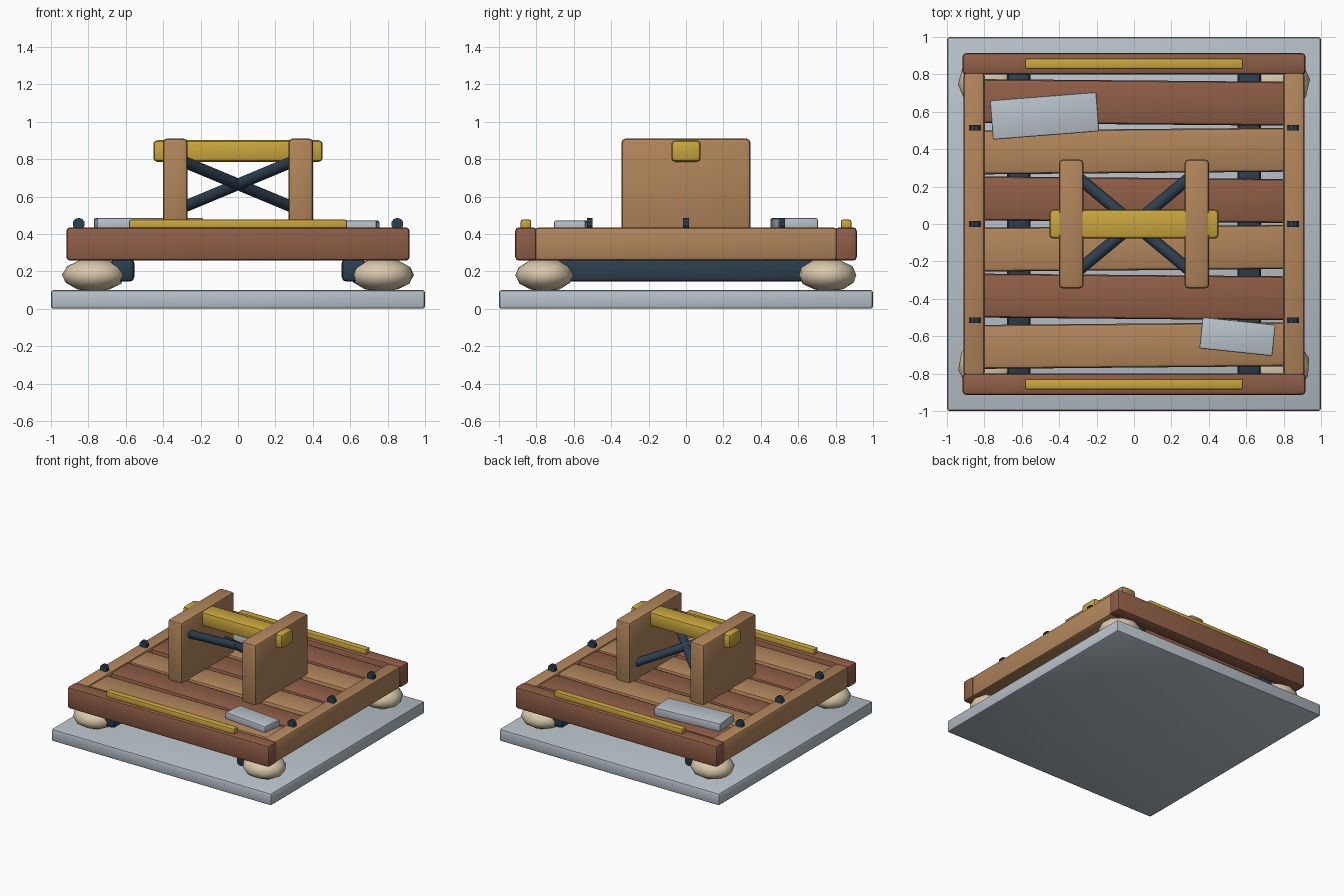
import bpy, bmesh, math, random
from mathutils import Vector, Matrix

random.seed(4)
if "Cube" in bpy.data.objects:
    bpy.data.objects.remove(bpy.data.objects["Cube"], do_unlink=True)


def linear(c):
    c /= 255
    return c / 12.92 if c < 0.04 else ((c + 0.055) / 1.055) ** 2.4


def material(name, *rgb):
    m = bpy.data.materials.new(name)
    m.use_nodes = True
    col = [linear(c) for c in rgb] + [1]
    m.diffuse_color = col
    m.node_tree.nodes["Principled BSDF"].inputs["Base Color"].default_value = col
    return m


STONE = material("pale grey slab", 184, 194, 202)
DARK_WOOD = material("dark wood", 143, 94, 71)
LIGHT_WOOD = material("light wood", 177, 133, 91)
BRASS = material("yellow brass", 201, 166, 60)
STEEL = material("blue black steel", 44, 62, 78)
PEBBLE = material("cream pebble", 216, 201, 172)


def finish(name, bm, mat, angle=35):
    mesh = bpy.data.meshes.new(name)
    bm.to_mesh(mesh)
    bm.free()
    mesh.materials.append(mat)
    ob = bpy.data.objects.new(name, mesh)
    bpy.context.collection.objects.link(ob)
    bpy.ops.object.select_all(action="DESELECT")
    ob.select_set(True)
    bpy.context.view_layer.objects.active = ob
    bpy.ops.object.shade_smooth_by_angle(angle=math.radians(angle))
    return ob


def box(name, centre, size, mat, bevel=0.02, turn=0):
    """Rounded box, turned about z by degrees."""
    bm = bmesh.new()
    bmesh.ops.create_cube(bm, size=1)
    bmesh.ops.scale(bm, vec=size, verts=bm.verts)
    bmesh.ops.bevel(bm, geom=bm.edges[:], offset=bevel, segments=2,
                    profile=0.5, affect="EDGES")
    ob = finish(name, bm, mat)
    ob.location = centre
    ob.rotation_euler.z = math.radians(turn)
    return ob


def rod(name, start, end, radius, mat, sides=12):
    """Cylinder between two points."""
    start, end = Vector(start), Vector(end)
    axis = end - start
    bm = bmesh.new()
    bmesh.ops.create_cone(bm, cap_ends=True, segments=sides, radius1=radius,
                          radius2=radius, depth=axis.length)
    ob = finish(name, bm, mat)
    ob.rotation_euler = axis.to_track_quat("Z", "Y").to_euler()
    ob.location = (start + end) / 2
    return ob


# Ground slab
box("base_slab", (0, 0, 0.05), (2, 2, 0.1), STONE, 0.015)

for side, s in (("right", -1), ("left", 1)):
    # Pebble feet
    for end, e in (("front", -1), ("back", 1)):
        bm = bmesh.new()
        bmesh.ops.create_icosphere(bm, subdivisions=2, radius=1)
        bmesh.ops.rotate(bm, verts=bm.verts,
                         matrix=Matrix.Rotation(random.uniform(-0.3, 0.3), 3, "Z"))
        bmesh.ops.scale(bm, vec=(0.172, 0.157, 0.09), verts=bm.verts)
        foot = finish(f"{end}_{side}_pebble", bm, PEBBLE)
        foot.location = (s * 0.77, e * 0.757, 0.18)

    # Runner beams, side rails and pegs
    box(f"{side}_runner", (s * 0.617, 0, 0.207), (0.125, 1.64, 0.125), STEEL, 0.025)
    box(f"{side}_rail", (s * 0.855, 0, 0.346), (0.115, 1.62, 0.176), LIGHT_WOOD)
    for i in (-1, 0, 1):
        y = i * 0.515
        rod(f"{side}_peg_{i + 2}", (s * 0.852, y - 0.015, 0.453),
            (s * 0.852, y + 0.015, 0.453), 0.033, STEEL, 10)

    # Upright panels of the handle
    box(f"{side}_upright", (s * 0.336, 0, 0.655), (0.132, 0.69, 0.51), LIGHT_WOOD, 0.022)

    # Crossed braces
    rod(f"{side}_brace", (s * 0.3, s * 0.25, 0.54), (-s * 0.3, -s * 0.25, 0.79)
        if s > 0 else (0.3, -0.25, 0.79), 0.032, STEEL) if s > 0 else \
        rod(f"{side}_brace", (-0.3, 0.25, 0.54), (0.3, -0.25, 0.79), 0.032, STEEL)

# End rails with brass strips
for end, e in (("front", -1), ("back", 1)):
    box(f"{end}_rail", (0, e * 0.856, 0.346), (1.835, 0.115, 0.178), DARK_WOOD)
    box(f"{end}_strip", (0, e * 0.856, 0.45), (1.165, 0.056, 0.052), BRASS, 0.01)

# Deck slats, each slightly askew
for i in range(6):
    box(f"deck_slat_{i + 1}", (0, 0.65 - 0.26 * i, 0.343), (1.7, 0.235, 0.154),
        LIGHT_WOOD if i % 2 else DARK_WOOD, 0.02, 0.5 if i % 2 else -0.5)

# Handle bar through the uprights
box("handle_bar", (0, 0, 0.843), (0.906, 0.156, 0.116), BRASS, 0.022)

# Loose stone plates on the deck
box("large_plate", (-0.478, 0.578, 0.451), (0.57, 0.21, 0.066), STONE, 0.008, 4.5)
box("small_plate", (0.553, -0.602, 0.443), (0.392, 0.168, 0.056), STONE, 0.008, -6)
